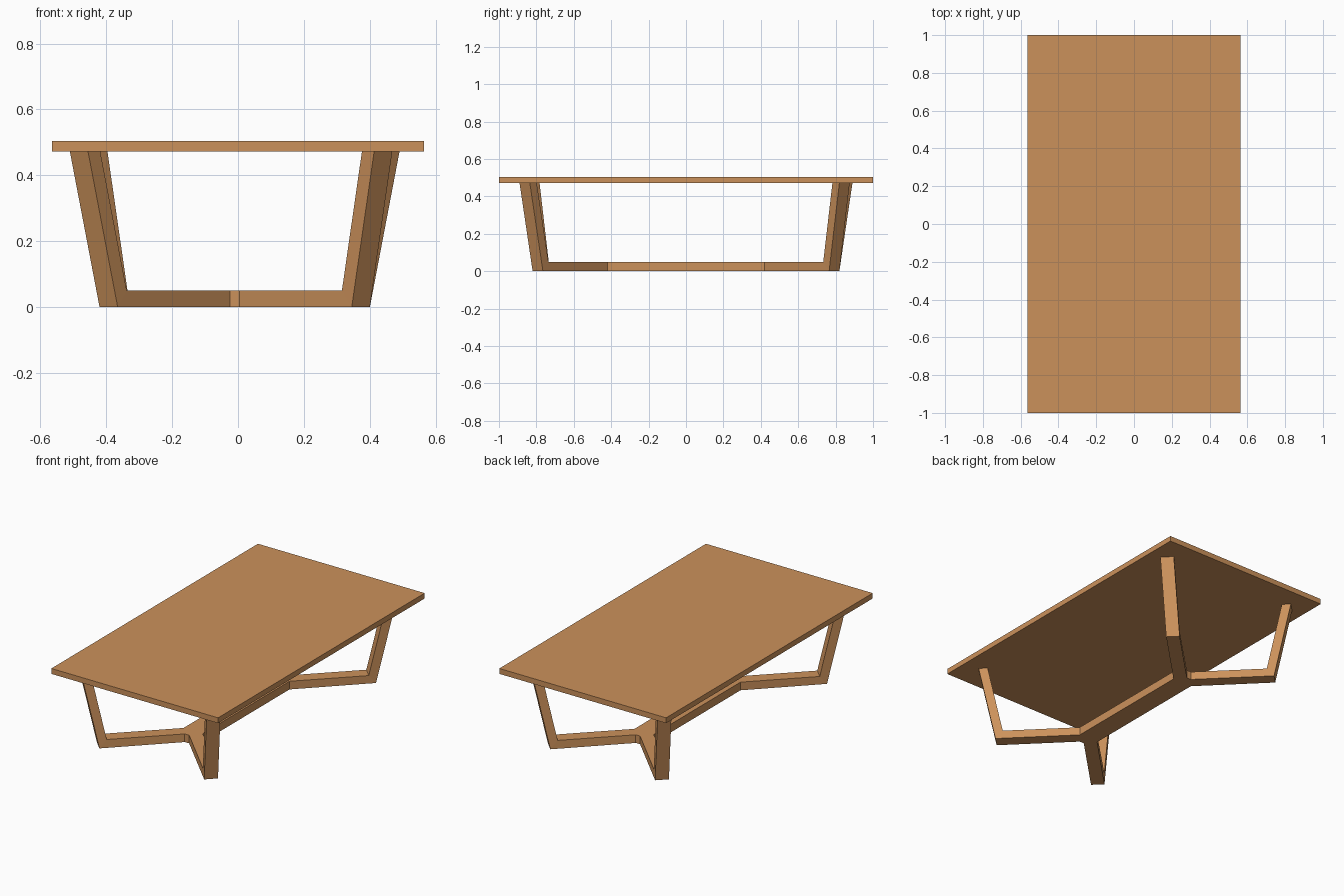
import bpy, bmesh

if "Cube" in bpy.data.objects:
    bpy.data.objects.remove(bpy.data.objects["Cube"])

wood = bpy.data.materials.new("tan wood")
wood.diffuse_color = (0.60, 0.285, 0.105, 1)
wood.use_nodes = True
wood.node_tree.nodes["Principled BSDF"].inputs["Base Color"].default_value = wood.diffuse_color

CX = -0.01          # the base sits slightly off centre in x
BEAM_H = 0.05
TOP_Z = 0.472


def finish(name, bm):
    bmesh.ops.recalc_face_normals(bm, faces=bm.faces[:])
    me = bpy.data.meshes.new(name)
    bm.to_mesh(me)
    bm.free()
    me.materials.append(wood)
    ob = bpy.data.objects.new(name, me)
    bpy.context.collection.objects.link(ob)
    return ob


def prism(name, outline, z0, z1):
    bm = bmesh.new()
    face = bm.faces.new([bm.verts.new((x, y, z0)) for x, y in outline])
    ext = bmesh.ops.extrude_face_region(bm, geom=[face])
    for v in ext["geom"]:
        if isinstance(v, bmesh.types.BMVert):
            v.co.z = z1
    finish(name, bm)


def leg(name, sx, sy, lean):
    """Diagonal foot bar plus leaning upright; lean = outward shift at the top."""
    bm = bmesh.new()
    t = 0.037
    sides = []
    # (root, foot end) of the two long edges in plan, before mirroring
    for root, foot in (((0.065, 0.42), (0.41, 0.765)),
                       ((0.015, 0.48), (0.355, 0.82))):
        def at(p, z, inset=0.0, slant=True):
            k = z / TOP_Z if slant else 0
            return bm.verts.new((CX + sx * (p[0] - inset + lean[0] * k),
                                 sy * (p[1] - inset + lean[1] * k), z))
        sides.append([at(root, 0, slant=False), at(foot, 0), at(foot, TOP_Z),
                      at(foot, TOP_Z, t), at(foot, BEAM_H, t),
                      at(root, BEAM_H, slant=False)])
    a, b = sides
    for s in sides:
        bm.faces.new((s[0], s[1], s[4], s[5]))
        bm.faces.new((s[1], s[2], s[3], s[4]))
    for i in range(6):
        j = (i + 1) % 6
        bm.faces.new((a[i], a[j], b[j], b[i]))
    finish(name, bm)


# Table top slab
prism("table_top", [(-0.565, -1), (0.565, -1), (0.565, 1), (-0.565, 1)], TOP_Z, 0.505)

# Central floor beam with tapered ends
prism("floor_beam", [(CX - 0.065, -0.42), (CX - 0.015, -0.48), (CX + 0.015, -0.48),
                     (CX + 0.065, -0.42), (CX + 0.065, 0.42), (CX + 0.015, 0.48),
                     (CX - 0.015, 0.48), (CX - 0.065, 0.42)], 0, BEAM_H)

# Four forked legs, opposite corners lean alike
for sx, sy, name in ((1, -1, "front_right_leg"), (-1, -1, "front_left_leg"),
                     (1, 1, "back_right_leg"), (-1, 1, "back_left_leg")):
    leg(name, sx, sy, (0.068, 0.07) if sx != sy else (0.09, 0.055))
